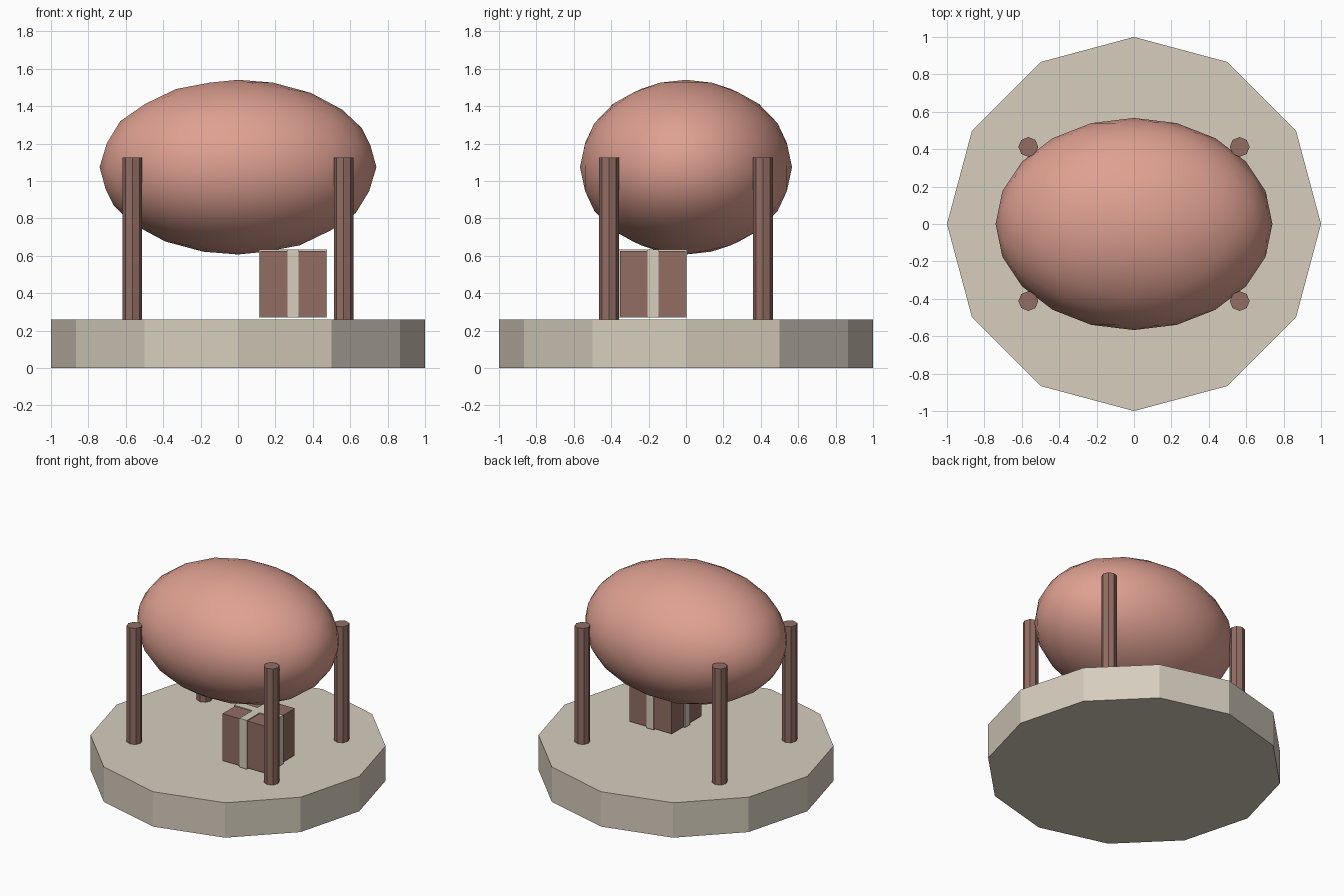
import bpy, math

if "Cube" in bpy.data.objects:
    bpy.data.objects.remove(bpy.data.objects["Cube"])


def material(name, r, g, b):
    """Flat colour from sRGB bytes, stored as linear values."""
    lin = [((c / 255 + 0.055) / 1.055) ** 2.4 for c in (r, g, b)]
    mat = bpy.data.materials.new(name)
    mat.diffuse_color = (*lin, 1)
    mat.use_nodes = True
    mat.node_tree.nodes["Principled BSDF"].inputs["Base Color"].default_value = mat.diffuse_color
    return mat


stone = material("pale stone", 214, 205, 189)
brown = material("dusty brown", 147, 109, 100)
salmon = material("salmon pink", 222, 160, 145)


def finish(name, mat):
    ob = bpy.context.object
    ob.name = name
    ob.data.materials.append(mat)
    return ob


def cylinder(name, mat, sides, radius, x, y, z0, z1):
    bpy.ops.mesh.primitive_cylinder_add(vertices=sides, radius=radius, depth=z1 - z0,
                                        location=(x, y, (z0 + z1) / 2))
    return finish(name, mat)


def box(name, mat, centre, size):
    bpy.ops.mesh.primitive_cube_add(size=1, location=centre)
    bpy.context.object.scale = size
    return finish(name, mat)


# Twelve-sided base slab
cylinder("base", stone, 12, 1.0, 0, 0, 0, 0.26)

# Four octagonal posts holding the egg
for sx, side in ((-1, "left"), (1, "right")):
    for sy, end in ((-1, "front"), (1, "back")):
        cylinder(f"{end}_{side}_post", brown, 8, 0.053, sx * 0.565, sy * 0.412, 0.26, 1.125)

# Smooth egg-shaped body
bpy.ops.mesh.primitive_ico_sphere_add(subdivisions=3, radius=1, location=(0, 0, 1.074))
egg = finish("egg", salmon)
egg.scale = (0.74, 0.567, 0.467)
bpy.ops.object.transform_apply(location=False, rotation=False, scale=True)
bpy.ops.object.shade_smooth()

# Gift box with two ribbon bands crossing over the top
centre = (0.294, -0.177, 0.451)
box("gift_box", brown, centre, (0.35, 0.35, 0.35))
box("ribbon_across", stone, centre, (0.364, 0.06, 0.364))
box("ribbon_along", stone, centre, (0.06, 0.364, 0.364))
